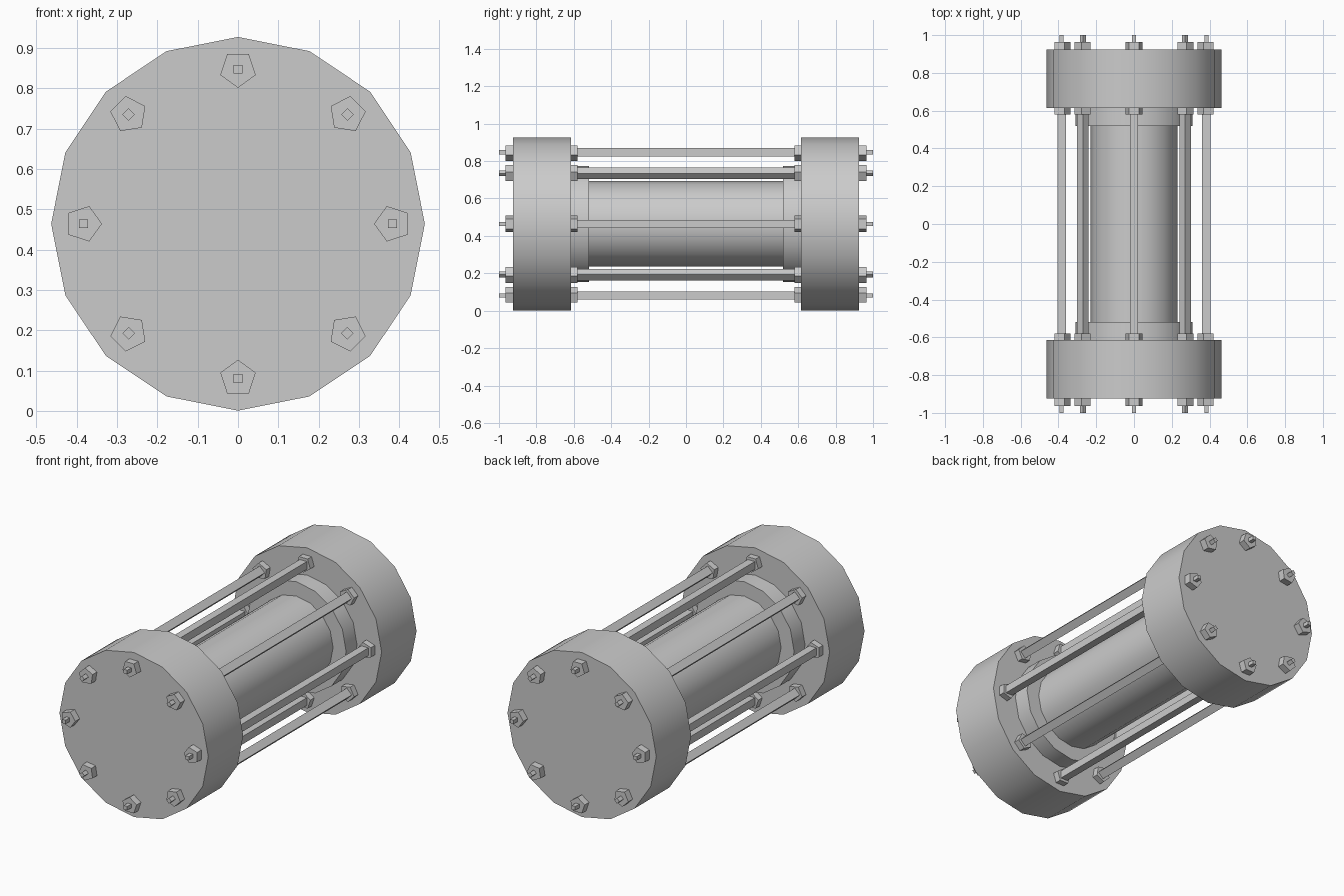
import bpy, math
from mathutils import Matrix, Vector

cube = bpy.data.objects.get("Cube")
if cube:
    bpy.data.objects.remove(cube, do_unlink=True)

AXIS_Z = 0.464      # height of the long axis
BOLT_RING = 0.383   # radius of the bolt circle
BOLTS = 8

steel = bpy.data.materials.new("grey steel")
steel.use_nodes = True
GREY = (0.6, 0.6, 0.6, 1)
steel.diffuse_color = GREY
steel.node_tree.nodes["Principled BSDF"].inputs["Base Color"].default_value = GREY


def prism(name, sides, radius, y0, y1, angle=0.0, ring=0.0, turn=0.0, smooth=False):
    """Prism along y from y0 to y1, set out on a ring at the given angle."""
    bpy.ops.mesh.primitive_cylinder_add(vertices=sides, radius=radius, depth=abs(y1 - y0))
    ob = bpy.context.object
    ob.name = ob.data.name = name
    centre = Vector((ring * math.cos(angle), (y0 + y1) / 2, AXIS_Z + ring * math.sin(angle)))
    # local y is a primitive's first corner: swing it onto the radial direction
    spin = Matrix.Rotation(-angle - turn, 4, 'Y')
    lay = Matrix.Rotation(math.pi / 2, 4, 'X') @ Matrix.Rotation(-math.pi / 2, 4, 'Z')
    ob.data.transform(Matrix.Translation(centre) @ spin @ lay)
    ob.data.materials.append(steel)
    if smooth:
        bpy.ops.object.shade_smooth_by_angle(angle=math.radians(30))
    return ob


# central tube
prism("tube", 16, 0.229, -0.53, 0.53, smooth=True)

# end caps with their collars
for side, s in (("front", -1), ("back", 1)):
    prism(side + "_cap", 16, 0.463, s * 0.615, s * 0.925, smooth=True)
    prism(side + "_collar", 16, 0.31, s * 0.518, s * 0.62, smooth=True)

# tie rods with nuts and threaded ends
for i in range(BOLTS):
    a = math.tau * i / BOLTS
    prism(f"tie_rod_{i}", 4, 0.031, -0.62, 0.62, a, BOLT_RING, math.pi / 4)
    for side, s in (("front", -1), ("back", 1)):
        prism(f"{side}_inner_nut_{i}", 5, 0.046, s * 0.58, s * 0.62, a, BOLT_RING, math.pi)
        prism(f"{side}_outer_nut_{i}", 5, 0.046, s * 0.92, s * 0.964, a, BOLT_RING, math.pi)
        prism(f"{side}_rod_end_{i}", 4, 0.0155, s * 0.96, s * 1.0, a, BOLT_RING, math.pi / 4)
